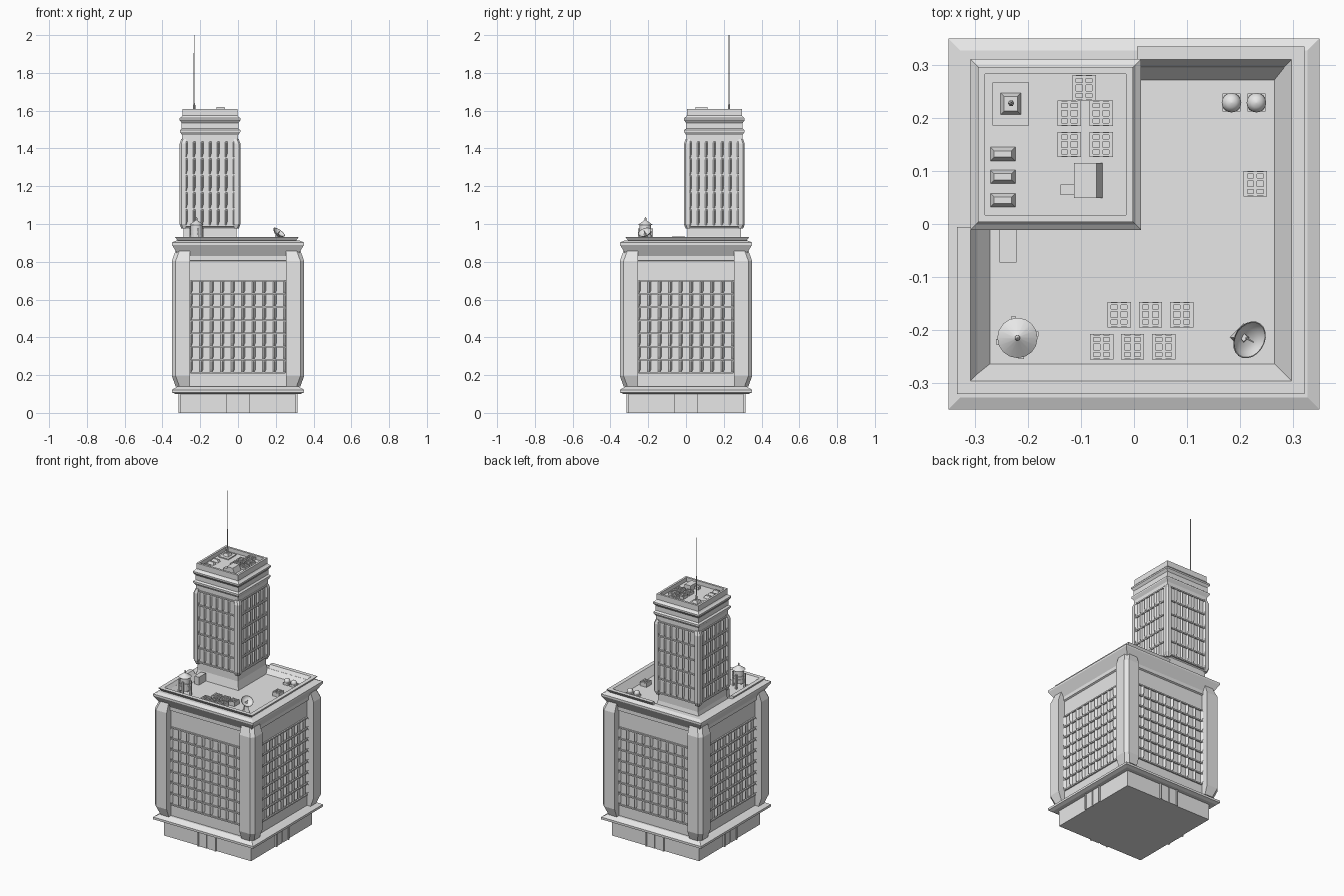
import bpy, math
from mathutils import Matrix, Vector

if "Cube" in bpy.data.objects:
    bpy.data.objects.remove(bpy.data.objects["Cube"])

grey = bpy.data.materials.new("stone_grey")
grey.diffuse_color = (0.8, 0.8, 0.8, 1)
grey.use_nodes = True
grey.node_tree.nodes["Principled BSDF"].inputs["Base Color"].default_value = grey.diffuse_color


def build(name, solids, smooth=False):
    """One object from several lofted solids; each is a list of point rings."""
    verts, faces = [], []
    for rings in solids:
        o, n = len(verts), len(rings[0])
        for r in rings:
            verts += [tuple(p) for p in r]
        for i in range(len(rings) - 1):
            a, b = o + i * n, o + (i + 1) * n
            faces += [(a + j, a + (j + 1) % n, b + (j + 1) % n, b + j) for j in range(n)]
        faces.append(tuple(reversed(range(o, o + n))))
        faces.append(tuple(range(len(verts) - n, len(verts))))
    me = bpy.data.meshes.new(name)
    me.from_pydata(verts, [], faces)
    me.materials.append(grey)
    ob = bpy.data.objects.new(name, me)
    bpy.context.collection.objects.link(ob)
    bpy.context.view_layer.objects.active = ob
    ob.select_set(True)
    bpy.ops.object.mode_set(mode='EDIT')
    bpy.ops.mesh.select_all(action='SELECT')
    bpy.ops.mesh.normals_make_consistent(inside=False)
    bpy.ops.object.mode_set(mode='OBJECT')
    if smooth:
        bpy.ops.object.shade_smooth_by_angle(angle=math.radians(40))
    ob.select_set(False)
    return ob


def rect(cx, cy, hx, hy, z):
    return [(cx - hx, cy - hy, z), (cx + hx, cy - hy, z), (cx + hx, cy + hy, z), (cx - hx, cy + hy, z)]


def tiers(profile, cx=0, cy=0):
    return [rect(cx, cy, h, h, z) for h, z in profile]


def box(x0, x1, y0, y1, z0, z1, taper=0):
    cx, cy, hx, hy = (x0 + x1) / 2, (y0 + y1) / 2, (x1 - x0) / 2, (y1 - y0) / 2
    return [rect(cx, cy, hx, hy, z0), rect(cx, cy, hx - taper, hy - taper, z1)]


def turned(profile, cx, cy, n=16):
    return [[(cx + r * math.cos(2 * math.pi * k / n), cy + r * math.sin(2 * math.pi * k / n), z)
             for k in range(n)] for r, z in profile]


def four_sides(solids, cx=0, cy=0):
    """Repeat solids made around the origin on all four sides."""
    out = []
    for k in range(4):
        m = Matrix.Translation((cx, cy, 0)) @ Matrix.Rotation(k * math.pi / 2, 4, 'Z')
        out += [[[m @ Vector(p) for p in r] for r in s] for s in solids]
    return out


def pillar(outer, inner, ch, z0, z1, end):
    """Corner pier with a chamfered outer edge and tapered ends."""
    def ring(d, z):
        o, i = outer - d, inner
        return [(i, -i, z), (i, -o, z), (o - ch, -o, z), (o, -o + ch, z), (o, -i, z)]
    return [ring(ch, z0), ring(0, z0 + end), ring(0, z1 - end), ring(ch, z1)]


def window_grid(wall, half, z0, z1, cols, rows, d):
    """Pointed mullions and sills on the front wall."""
    out = []
    dx, dz = 2 * half / cols, (z1 - z0) / rows
    for r in range(rows + 1):
        z = z0 + r * dz
        out.append(box(-half, half, -wall - d * .6, -wall + .005, z - .004, z + .004))
    for r in range(rows):
        a, b = z0 + r * dz, z0 + (r + 1) * dz
        for c in range(cols + 1):
            x = -half + c * dx
            w = dx * .2

            def tri(depth, z):
                return [(x - w, -wall + .003, z), (x, -wall - depth, z), (x + w, -wall + .003, z)]
            out.append([tri(.001, a), tri(d, a + dz * .25), tri(d, b - dz * .12), tri(.001, b)])
    return out


# Lower block: base, ledge, walls and flared cornice around the sunken roof
build("base", [tiers([(.305, 0), (.305, .105)])])
build("base_ledge", [tiers([(.33, .10), (.35, .108), (.35, .122), (.32, .14)])])
build("entrances", four_sides([
    box(-.058, -.004, -.31, -.29, 0, .102), box(.004, .058, -.31, -.29, 0, .102),
    box(-.064, -.056, -.316, -.29, 0, .102), box(.056, .064, -.316, -.29, 0, .102)]))
build("main_walls", [tiers([(.305, .13), (.305, .83)])])
build("main_cornice", [tiers([(.30, .80), (.314, .808), (.314, .83), (.35, .89), (.35, .902),
                              (.327, .912), (.295, .912), (.272, .885)])])
build("main_pillars", four_sides([pillar(.35, .255, .02, .14, .86, .055)]))
build("main_windows", four_sides(window_grid(.305, .25, .212, .70, 9, 7, .014)))

# Roof parapet, open where the tower stands
def parapet_ring(i):
    ox, oy = -.006, .007
    sec = [(.305, .90), (.328, .932), (.303, .932), (.271, .885)]
    out = []
    for h, z in sec:
        l, r, b, t = ox - h, ox + h, oy - h, oy + h
        out.append([(l, -.006, z), (l, b, z), (r, b, z), (r, t, z), (.006, t, z)][i])
    return out


build("roof_parapet", [[parapet_ring(i) for i in range(5)]])

# Tower
TX, TY = -.148, .150
build("tower_foot", [tiers([(.155, .88), (.141, .935), (.141, .99)], TX, TY)])
build("tower_walls", [tiers([(.141, .98), (.148, .99), (.148, 1.485)], TX, TY)])
build("tower_pillars", four_sides([pillar(.161, .128, .009, .975, 1.45, .025)], TX, TY))
build("tower_windows", four_sides(window_grid(.148, .127, .99, 1.44, 6, 5, .011), TX, TY))
build("tower_crown", [tiers([(.148, 1.47), (.160, 1.488), (.160, 1.497), (.150, 1.505), (.150, 1.535),
                             (.161, 1.55), (.161, 1.56), (.151, 1.568), (.146, 1.575), (.146, 1.61),
                             (.133, 1.61), (.133, 1.585)], TX, TY)])

# Tower roof equipment
R = 1.585
build("antenna_base", [box(-.267, -.198, .186, .267, R, R + .006),
                       box(-.254, -.211, .204, .25, R, R + .022, .009)])
build("antenna", [turned([(.006, R), (.006, 1.63), (.003, 1.64), (.002, 2.0)], -.232, .228, 6)])
build("tower_vents", [box(-.271, -.224, y - .013, y + .013, R, R + .016, .007) for y in (.132, .089, .045)])
wedge = box(-.113, -.059, .049, .115, R, R + .034)
wedge[1] = [(x - (.012 if x > -.08 else 0), y, z) for x, y, z in wedge[1]]
build("tower_machine_room", [wedge, box(-.139, -.11, .055, .075, R, R + .018)])


def cooling_unit(x, y, z, h):
    """Box with raised rim and bars over a recessed top."""
    a, b, t = .022, .024, .0035
    out = [box(x - a, x + a, y - b, y + b, z, z + h - .005)]
    for u in (-a + t, 0, a - t):
        out.append(box(x + u - t, x + u + t, y - b, y + b, z, z + h))
    for v in (-b + t, -b / 3, b / 3, b - t):
        out.append(box(x - a, x + a, y + v - t * .7, y + v + t * .7, z, z + h - .0005))
    return out


units = []
for x, y in ((-.094, .257), (-.122, .209), (-.062, .209), (-.122, .15), (-.062, .15)):
    units += cooling_unit(x, y, R, .018)
F = .885
for x, y in ((.229, .076), (-.028, -.171), (.031, -.171), (.09, -.171),
             (-.061, -.232), (-.003, -.232), (.056, -.232)):
    units += cooling_unit(x, y, F, .028)
build("cooling_units", units)

# Main roof equipment
build("roof_access_box", [box(-.254, -.222, -.073, -.005, F, F + .05)])
domes = []
for x in (.184, .231):
    domes.append(box(x - .017, x + .017, .212, .246, F, F + .014))
    domes.append(turned([(.0185 * math.cos(a), F + .02 + .0185 * math.sin(a))
                         for a in [math.radians(d) for d in (-60, -30, 0, 30, 60, 88)]], x, .229, 16))
build("domed_vents", domes, True)

# Water tank on four legs
WX, WY = -.22, -.215
build("water_tank", [turned([(.031, .94), (.031, .955), (.033, .956), (.033, .96), (.031, .961), (.031, .995),
                             (.038, .996), (.005, 1.02), (.005, 1.03), (.001, 1.036)], WX, WY)], True)
build("water_tank_legs", [box(WX + .036 * math.cos(a) - .005, WX + .036 * math.cos(a) + .005,
                              WY + .036 * math.sin(a) - .005, WY + .036 * math.sin(a) + .005, F, .975)
                          for a in [math.radians(12 + 90 * k) for k in range(4)]]
      + [turned([(.033, .915), (.033, .942)], WX, WY)])

# Satellite dish tilted towards the front right
dish = build("satellite_dish", [turned([(.004, 0), (.02, .004), (.031, .012), (.037, .02), (.035, .02),
                                        (.028, .012), (.018, .007), (.002, .004)], 0, 0, 20),
                                turned([(.002, .003), (.001, .034)], 0, 0, 6)], True)
dish.matrix_world = (Matrix.Translation((.207, -.212, .942))
                     @ Matrix.Rotation(math.radians(40), 4, Vector((.6, 1, 0))))
build("dish_mount", [turned([(.026, F), (.018, F + .025), (.008, .95)], .207, -.214, 4)])
